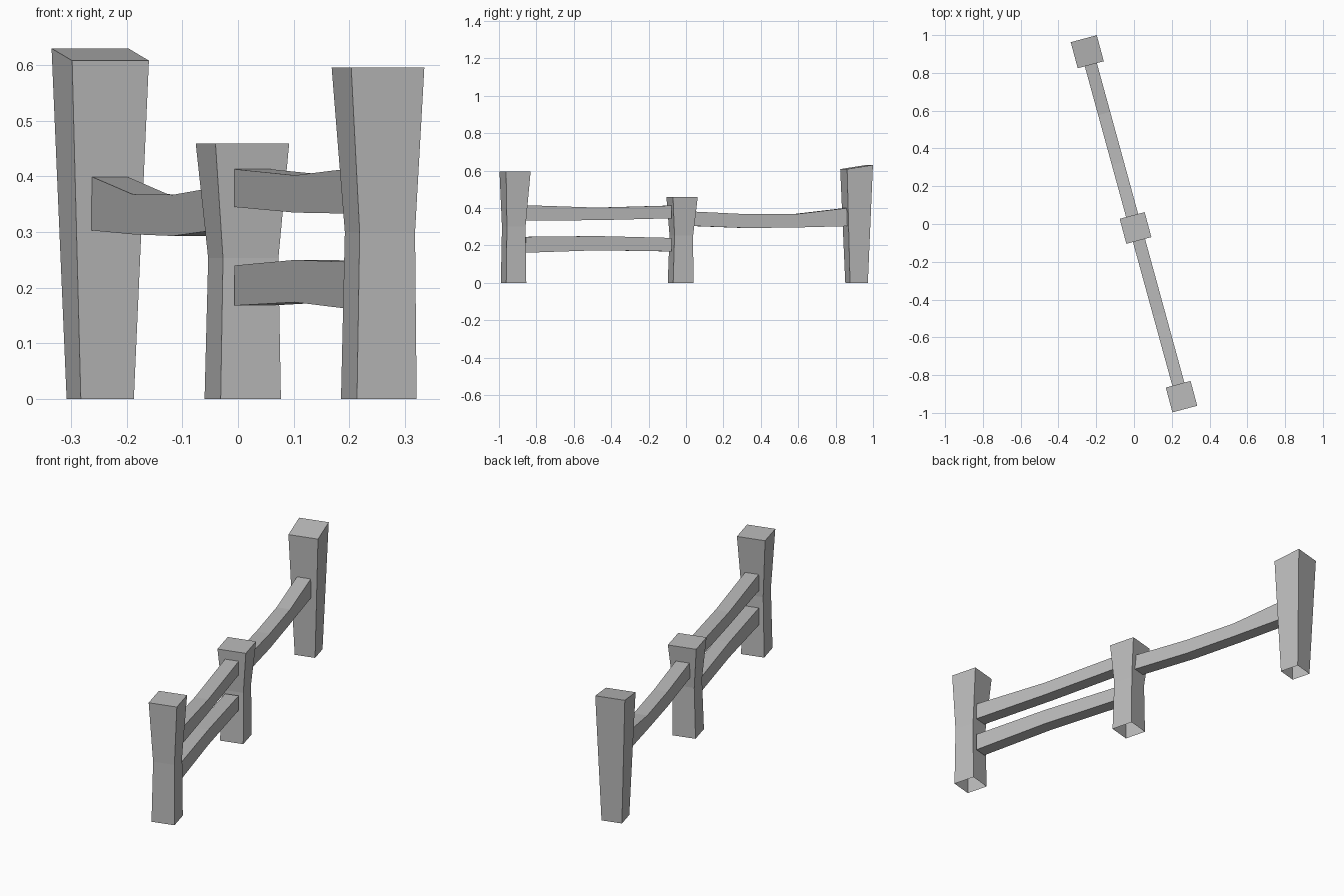
import bpy
import bmesh
from math import radians
from mathutils import Matrix, Vector

cube = bpy.data.objects.get("Cube")
if cube:
    bpy.data.objects.remove(cube)

wood = bpy.data.materials.new("grey_wood")
wood.use_nodes = True
grey = (0.5, 0.5, 0.5, 1)
wood.diffuse_color = grey
wood.node_tree.nodes["Principled BSDF"].inputs["Base Color"].default_value = grey

TURN = Matrix.Rotation(radians(15), 3, "Z")
CORNERS = [(-1, -1), (1, -1), (1, 1), (-1, 1)]


def loft(name, rings, cap_start):
    """Skin four-cornered rings into one flat-shaded object."""
    bm = bmesh.new()
    loops = [[bm.verts.new(p) for p in ring] for ring in rings]
    for a, b in zip(loops, loops[1:]):
        for i in range(4):
            j = (i + 1) % 4
            bm.faces.new((a[i], a[j], b[j], b[i]))
    bm.faces.new(loops[-1])
    if cap_start:
        bm.faces.new(loops[0][::-1])
    bmesh.ops.recalc_face_normals(bm, faces=bm.faces)
    mesh = bpy.data.meshes.new(name)
    bm.to_mesh(mesh)
    bm.free()
    mesh.materials.append(wood)
    obj = bpy.data.objects.new(name, mesh)
    bpy.context.collection.objects.link(obj)


def post(name, levels, slant=0):
    """Levels are (x, y, z, half width); slant tips the top up to the back."""
    rings = []
    for n, (x, y, z, h) in enumerate(levels):
        tip = slant if n == len(levels) - 1 else 0
        rings.append([Vector((x, y, z + tip * sy)) + TURN @ Vector((sx * h, sy * h, 0))
                      for sx, sy in CORNERS])
    loft(name, rings, cap_start=False)


def rail(name, stations, half=0.033):
    """Stations are (y, bottom z, top z) along the line of the fence."""
    rings = []
    for y, low, high in stations:
        centre = Vector((0.0025 - 0.274 * y, y, 0))
        side = TURN @ Vector((half, 0, 0))
        rings.append([centre + sx * side + Vector((0, 0, high if sz > 0 else low))
                      for sx, sz in CORNERS])
    loft(name, rings, cap_start=True)


# Posts, open underneath
post("front_post", [(0.253, -0.922, 0, 0.0555), (0.255, -0.921, 0.3, 0.0515),
                    (0.2515, -0.914, 0.596, 0.068)])
post("middle_post", [(0.0085, -0.029, 0, 0.056), (0.0095, -0.025, 0.253, 0.0515),
                     (0.008, -0.021, 0.459, 0.0685)])
post("back_post", [(-0.2475, 0.912, 0, 0.0493), (-0.2475, 0.912, 0.619, 0.0714)],
     slant=0.011)

# Sagging rails
rail("front_upper_rail", [(-0.865, 0.333, 0.415), (-0.48, 0.335, 0.402),
                          (-0.085, 0.345, 0.413)])
rail("front_lower_rail", [(-0.865, 0.161, 0.246), (-0.48, 0.174, 0.25),
                          (-0.085, 0.168, 0.24)])
rail("back_rail", [(0.03, 0.304, 0.381), (0.32, 0.293, 0.367),
                   (0.585, 0.296, 0.368), (0.856, 0.303, 0.4)])
